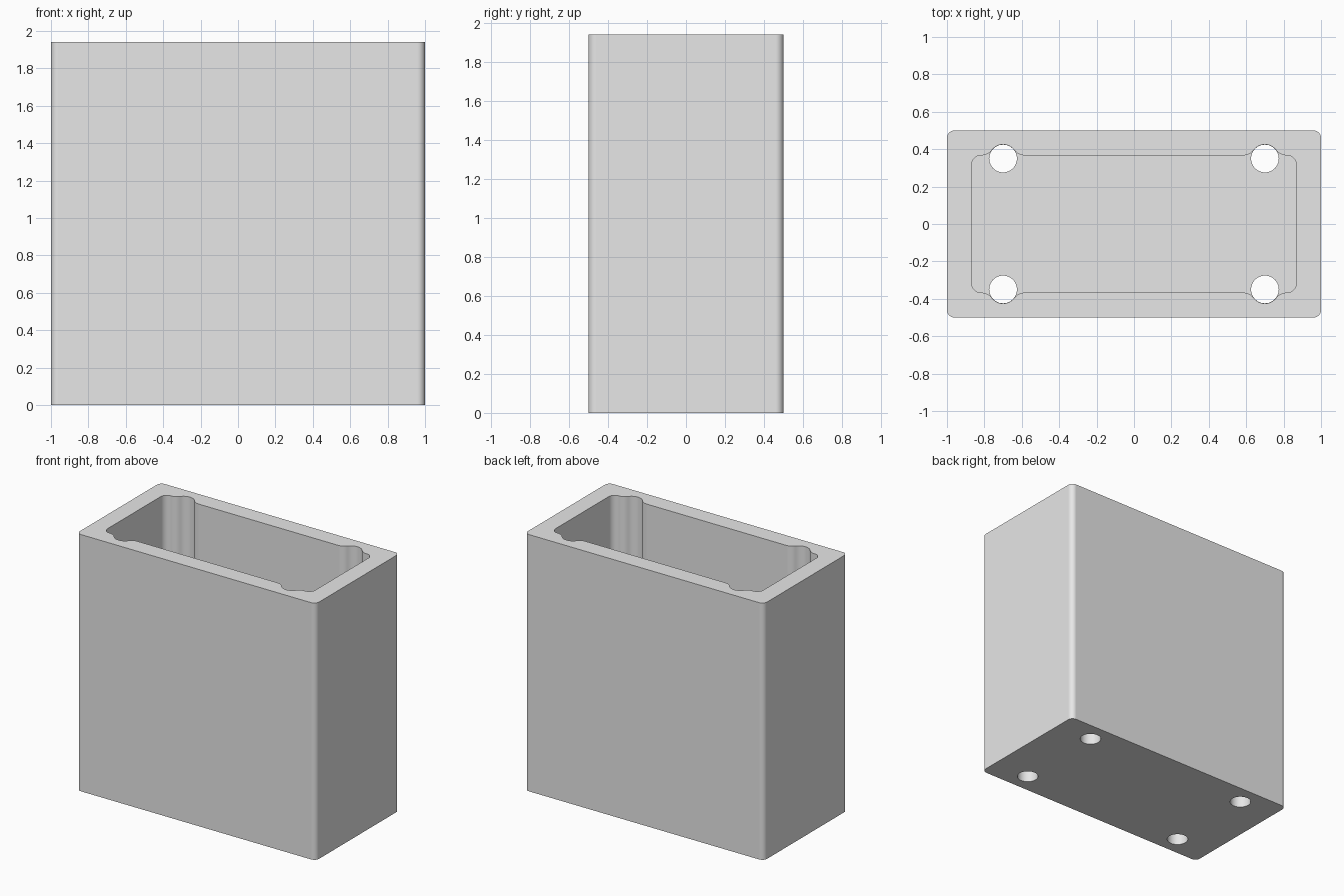
import bpy, bmesh
from math import sin, cos, pi, atan2, hypot, sqrt, degrees, radians

if "Cube" in bpy.data.objects:
    bpy.data.objects.remove(bpy.data.objects["Cube"])

HEIGHT, FLOOR = 1.94, 0.13
OUT_X, OUT_Y, OUT_R = 1.0, 0.5, 0.04      # outer shell
IN_X, IN_Y, IN_R = 0.868, 0.367, 0.05     # cavity
HOLE_X, HOLE_Y, HOLE_R = 0.70, 0.35, 0.075
LIP_R = 0.07                              # rounding between groove and wall


def arc(cx, cy, r, start, end, steps):
    angles = [radians(start + (end - start) * i / steps) for i in range(steps + 1)]
    return [(cx + r * cos(a), cy + r * sin(a)) for a in angles]


def mirror_quarter(q):
    """Closed outline from its +x +y quarter."""
    return (q + [(-x, y) for x, y in reversed(q)]
            + [(-x, -y) for x, y in q] + [(x, -y) for x, y in reversed(q)])


# Outer outline: rounded rectangle
outer = mirror_quarter(arc(OUT_X - OUT_R, OUT_Y - OUT_R, OUT_R, 0, 90, 10))

# Cavity outline: rounded corner, then a screw groove with rounded lips
lip_y = IN_Y + LIP_R
rise = lip_y - HOLE_Y
run = sqrt((HOLE_R + LIP_R) ** 2 - rise ** 2)
tilt = degrees(atan2(rise, run))
quarter = arc(IN_X - IN_R, IN_Y - IN_R, IN_R, 0, 90, 10)
quarter += arc(HOLE_X + run, lip_y, LIP_R, -90, tilt - 180, 8)
quarter += arc(HOLE_X, HOLE_Y, HOLE_R, tilt, 180 - tilt, 16)[1:-1]
quarter += arc(HOLE_X - run, lip_y, LIP_R, -tilt, -90, 8)
cavity = mirror_quarter(quarter)

# Screw holes, a hair narrower than their grooves
holes = [arc(sx * HOLE_X, sy * HOLE_Y, HOLE_R - 0.001, 0, 360, 48)[:-1]
         for sx in (-1, 1) for sy in (-1, 1)]

bm = bmesh.new()


def tube(outline, z0, z1):
    """Upright wall along an outline; returns its lower and upper edges."""
    rings = [[bm.verts.new((x, y, z)) for x, y in outline] for z in (z0, z1)]
    low, high = rings
    n = len(outline)
    for i in range(n):
        j = (i + 1) % n
        bm.faces.new((low[i], low[j], high[j], high[i]))
    return [[bm.edges.get((r[i], r[(i + 1) % n])) for i in range(n)] for r in rings]


def cap(edges, up):
    bmesh.ops.triangle_fill(bm, edges=edges, use_beauty=True, normal=(0, 0, up))


outer_low, outer_high = tube(outer, 0, HEIGHT)
cavity_low, cavity_high = tube(cavity, FLOOR, HEIGHT)
hole_low, hole_high = [], []
for hole in holes:
    low, high = tube(hole, 0, FLOOR)
    hole_low += low
    hole_high += high

cap(outer_high + cavity_high, 1)     # rim
cap(cavity_low + hole_high, 1)       # cavity floor
cap(outer_low + hole_low, -1)        # underside
bmesh.ops.recalc_face_normals(bm, faces=bm.faces[:])

mesh = bpy.data.meshes.new("housing")
bm.to_mesh(mesh)
bm.free()
housing = bpy.data.objects.new("housing", mesh)
bpy.context.collection.objects.link(housing)

# Plain grey
grey = bpy.data.materials.new("light grey")
grey.use_nodes = True
colour = (0.8, 0.8, 0.8, 1)
grey.diffuse_color = colour
for node in grey.node_tree.nodes:
    if node.type == "BSDF_PRINCIPLED":
        node.inputs["Base Color"].default_value = colour
mesh.materials.append(grey)

# Smooth roundings, flat walls
bpy.ops.object.select_all(action="DESELECT")
housing.select_set(True)
bpy.context.view_layer.objects.active = housing
bpy.ops.object.shade_smooth_by_angle(angle=radians(30))
weighted = housing.modifiers.new("flat walls", "WEIGHTED_NORMAL")
weighted.keep_sharp = True
